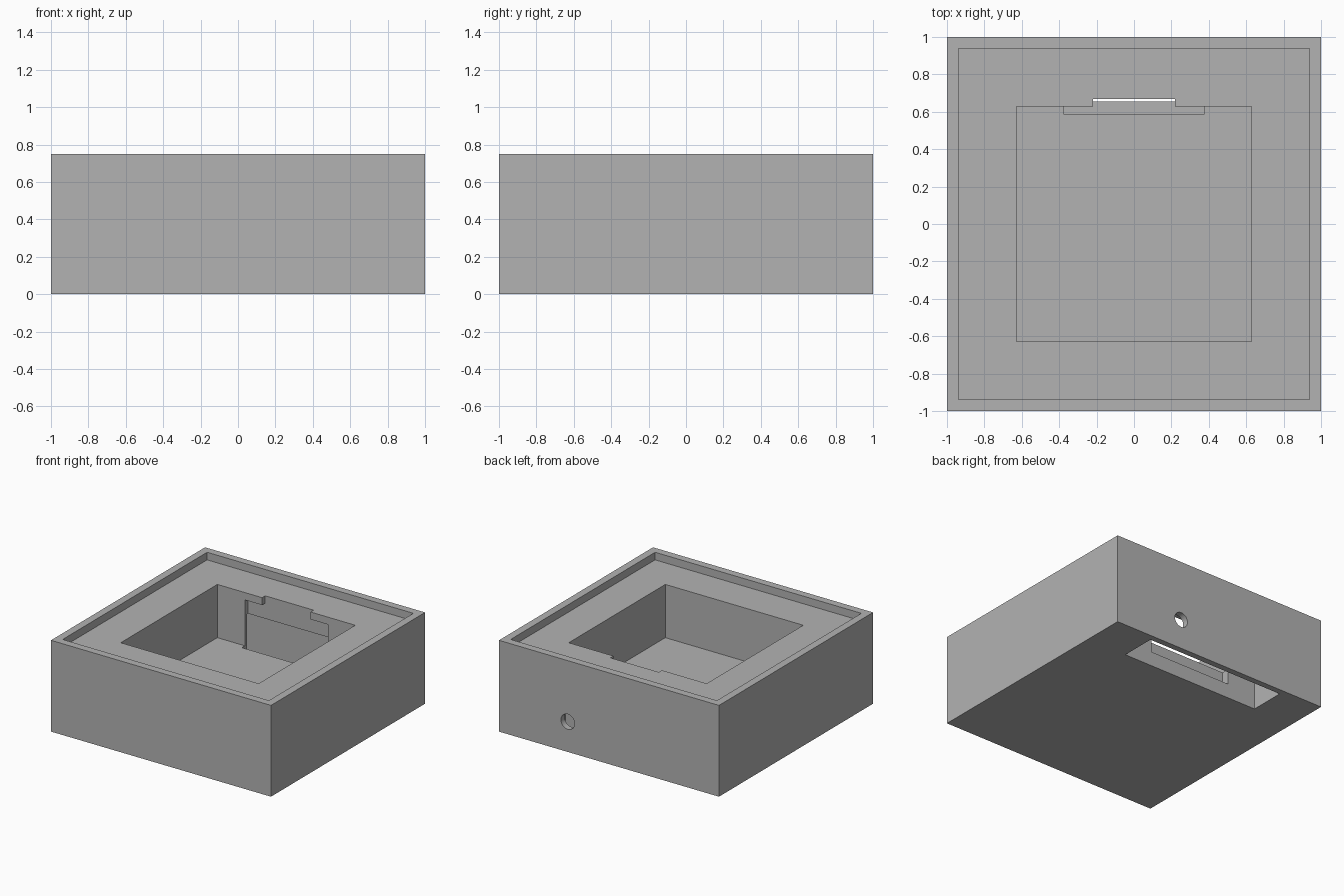
import bpy
import math

if "Cube" in bpy.data.objects:
    bpy.data.objects.remove(bpy.data.objects["Cube"])

grey = bpy.data.materials.new("plain grey")
grey.diffuse_color = (0.45, 0.45, 0.45, 1)
grey.use_nodes = True
grey.node_tree.nodes["Principled BSDF"].inputs["Base Color"].default_value = grey.diffuse_color


def block(name, lo, hi):
    """Axis-aligned box between two opposite corners."""
    bpy.ops.mesh.primitive_cube_add(size=1)
    ob = bpy.context.object
    ob.name = name
    for v in ob.data.vertices:
        v.co = [a + (b - a) * (c + 0.5) for a, b, c in zip(lo, hi, v.co)]
    ob.data.materials.append(grey)
    return ob


def cut(body, cutter):
    """Subtract the cutter from the body and remove it."""
    mod = body.modifiers.new(cutter.name, 'BOOLEAN')
    mod.operation = 'DIFFERENCE'
    mod.solver = 'EXACT'
    mod.object = cutter
    bpy.context.view_layer.objects.active = body
    bpy.ops.object.modifier_apply(modifier=mod.name)
    bpy.data.objects.remove(cutter)


# Solid housing
housing = block("housing", (-1, -1, 0), (1, 1, 0.75))

# Shallow lid recess and deep square cavity
cut(housing, block("lid_recess", (-0.9375, -0.9375, 0.6875), (0.9375, 0.9375, 0.9)))
cut(housing, block("cavity", (-0.627, -0.627, 0.25), (0.627, 0.627, 0.8)))

# Compartment open at the underside, along the back wall
cut(housing, block("rear_compartment", (-0.635, 0.655, -0.1), (0.635, 0.95, 0.5)))

# Stepped slot joining the cavity to the rear compartment
cut(housing, block("wide_slot", (-0.377, 0.588, 0.12), (0.377, 0.667, 0.627)))
cut(housing, block("narrow_slot", (-0.22, 0.6, 0.4), (0.22, 0.667, 0.8)))

# Round cable hole through the back wall
bpy.ops.mesh.primitive_cylinder_add(vertices=32, radius=0.062, depth=0.3,
                                    location=(0.375, 0.97, 0.248),
                                    rotation=(math.pi / 2, 0, 0))
cable_hole = bpy.context.object
cable_hole.name = "cable_hole"
cable_hole.data.materials.append(grey)
cut(housing, cable_hole)

# Crisp edges, smooth hole wall
bpy.ops.object.select_all(action='DESELECT')
housing.select_set(True)
bpy.context.view_layer.objects.active = housing
bpy.ops.object.shade_smooth_by_angle(angle=math.radians(30))
